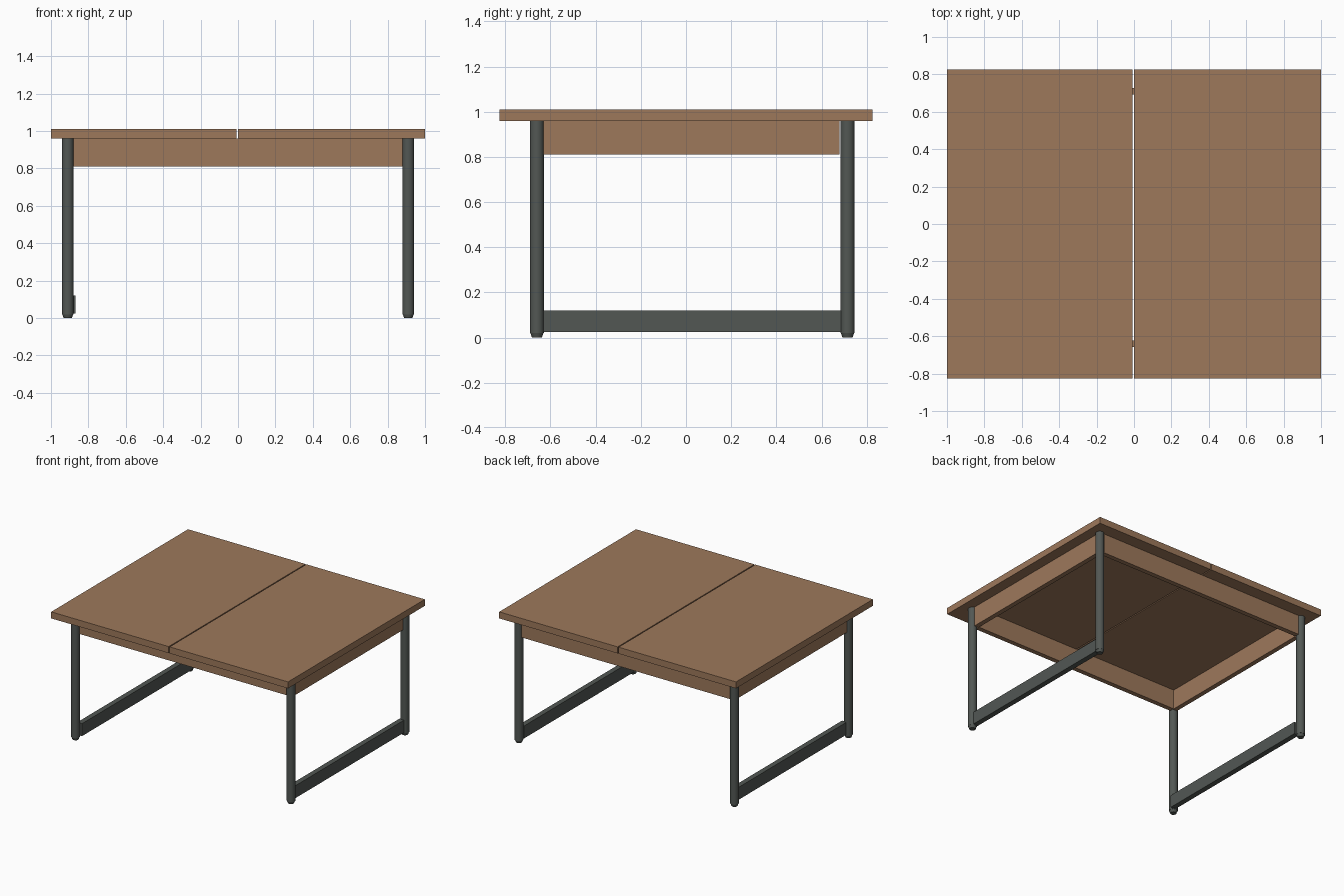
import bpy

cube = bpy.data.objects.get("Cube")
if cube:
    bpy.data.objects.remove(cube, do_unlink=True)


def material(name, rgb):
    mat = bpy.data.materials.new(name)
    mat.use_nodes = True
    color = (*rgb, 1)
    mat.diffuse_color = color
    bsdf = next(n for n in mat.node_tree.nodes if n.type == "BSDF_PRINCIPLED")
    bsdf.inputs["Base Color"].default_value = color
    return mat


WOOD = material("warm wood", (0.34, 0.19, 0.105))
STEEL = material("grey steel", (0.085, 0.096, 0.088))


def box(name, x, y, z, mat):
    """Box from (min, max) ranges on each axis."""
    bpy.ops.mesh.primitive_cube_add(size=1, location=[sum(r) / 2 for r in (x, y, z)])
    ob = bpy.context.object
    ob.name = name
    ob.scale = [r[1] - r[0] for r in (x, y, z)]
    bpy.ops.object.transform_apply(location=False, rotation=False, scale=True)
    ob.data.materials.append(mat)
    return ob


def tube(name, x, y, z, r_low, r_high, mat):
    """Upright round part, optionally tapered."""
    bpy.ops.mesh.primitive_cone_add(vertices=20, radius1=r_low, radius2=r_high,
                                    depth=z[1] - z[0], location=(x, y, sum(z) / 2))
    ob = bpy.context.object
    ob.name = name
    ob.data.materials.append(mat)
    bpy.ops.object.shade_smooth_by_angle()
    return ob


LEG_X, FRONT_Y, BACK_Y = 0.91, -0.66, 0.715
LEG_R = 0.031
TOP_Z, APRON_Z = (0.96, 1.01), (0.81, 0.96)

# Two-leaf table top with a narrow open seam
box("top_leaf_right", (-1, -0.008), (-0.825, 0.825), TOP_Z, WOOD)
box("top_leaf_left", (0, 1), (-0.825, 0.825), TOP_Z, WOOD)

# Legs with levelling feet
for side, sx in (("left", 1), ("right", -1)):
    for end, y in (("front", FRONT_Y), ("back", BACK_Y)):
        tube(f"{end}_{side}_leg", sx * LEG_X, y, (0.02, 0.96), LEG_R, LEG_R, STEEL)
        tube(f"{end}_{side}_foot", sx * LEG_X, y, (0, 0.02), 0.022, 0.029, STEEL)

# Aprons between the legs
for end, y in (("front", -0.64), ("back", 0.71)):
    box(f"{end}_apron", (-0.88, 0.88), (y - 0.018, y + 0.018), APRON_Z, WOOD)
for side, x in (("left", 0.9), ("right", -0.9)):
    box(f"{side}_apron", (x - 0.018, x + 0.018), (-0.63, 0.68), APRON_Z, WOOD)

# Low stretchers joining front and back legs
for side, x in (("left", 0.902), ("right", -0.89)):
    box(f"{side}_stretcher", (x - 0.02, x + 0.02), (-0.64, 0.695), (0.025, 0.12), STEEL)
